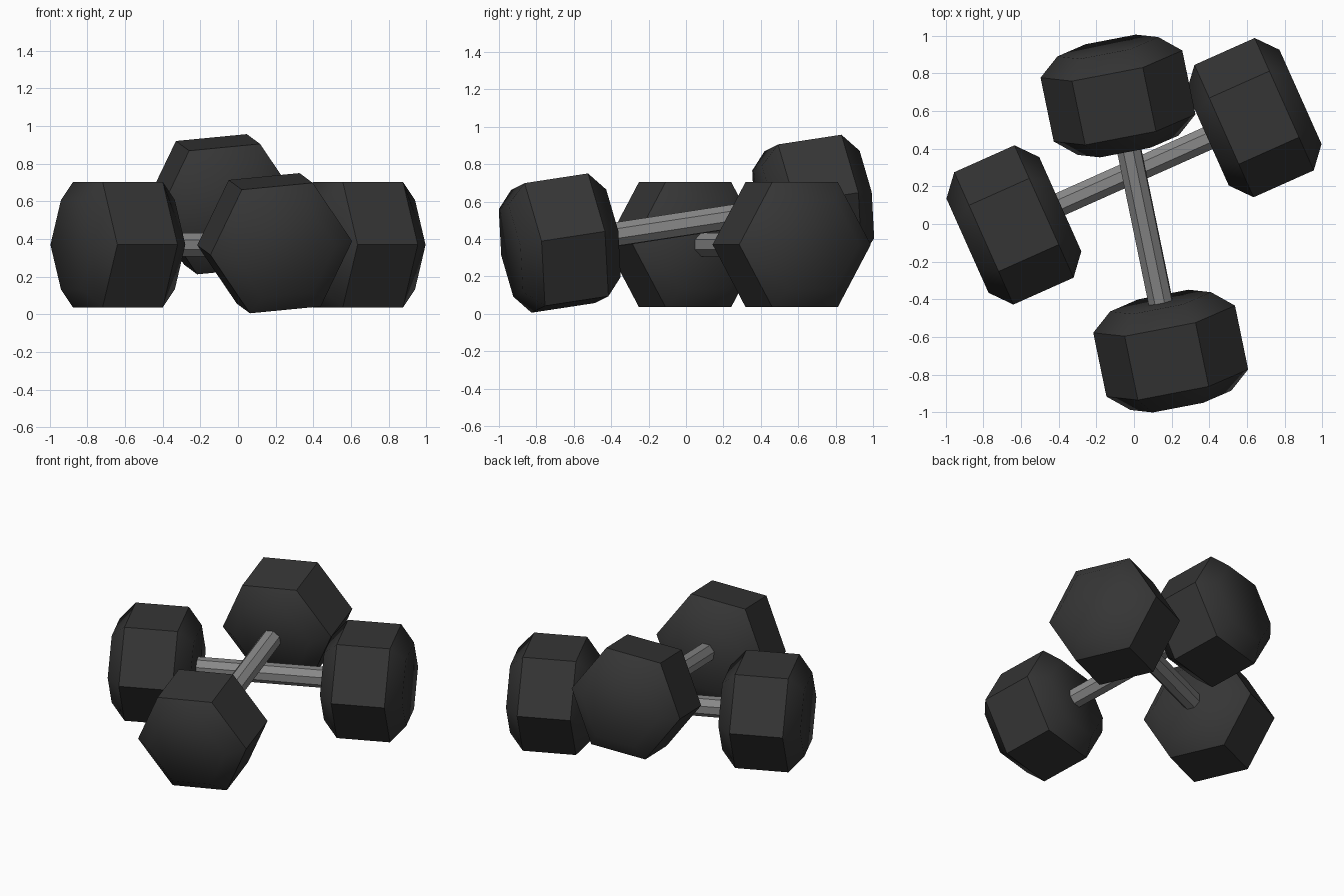
import bpy, bmesh, math
from mathutils import Vector, Matrix

if "Cube" in bpy.data.objects:
    bpy.data.objects.remove(bpy.data.objects["Cube"])


def material(name, value):
    m = bpy.data.materials.new(name)
    m.diffuse_color = (value, value, value, 1)
    m.use_nodes = True
    m.node_tree.nodes["Principled BSDF"].inputs["Base Color"].default_value = m.diffuse_color
    return m


RUBBER = material("black rubber", 0.036)
STEEL = material("grey steel", 0.25)


def prism(name, sides, rings, turn, mat, matrix, smooth_ends=False):
    """Loft regular polygons along local x; rings are (x, radius) pairs."""
    bm = bmesh.new()
    loops = []
    for x, r in rings:
        angles = [turn + 2 * math.pi * i / sides for i in range(sides)]
        loops.append([bm.verts.new((x, r * math.cos(a), r * math.sin(a))) for a in angles])
    for a, b in zip(loops, loops[1:]):
        for i in range(sides):
            j = (i + 1) % sides
            bm.faces.new((a[i], a[j], b[j], b[i]))
    bm.faces.new(loops[0])
    bm.faces.new(loops[-1])
    bmesh.ops.recalc_face_normals(bm, faces=bm.faces)
    if smooth_ends:
        # Bevel and end blend softly; the long side faces stay crisp
        bm.normal_update()
        for f in bm.faces:
            f.smooth = True
        for f in bm.faces:
            if abs(f.normal.x) < 0.01:
                for e in f.edges:
                    e.smooth = False
    mesh = bpy.data.meshes.new(name)
    bm.to_mesh(mesh)
    bm.free()
    mesh.materials.append(mat)
    ob = bpy.data.objects.new(name, mesh)
    bpy.context.collection.objects.link(ob)
    ob.matrix_world = matrix
    return ob


HEAD = [(-0.27, 0.274), (-0.175, 0.385), (0.175, 0.385), (0.27, 0.274)]


def dumbbell(label, start, end, roll):
    start, end = Vector(start), Vector(end)
    axis = (end - start).normalized()
    side = Vector((0, 0, 1)).cross(axis).normalized()
    up = axis.cross(side)
    basis = Matrix((axis, side, up)).transposed().to_4x4()
    basis = basis @ Matrix.Rotation(roll, 4, 'X')
    half = (end - start).length / 2
    # Octagonal grip running into both heads
    prism(label + "_handle", 8, [(-half, 0.068), (half, 0.068)], math.pi / 8, STEEL,
          Matrix.Translation((start + end) / 2) @ basis)
    # Hexagonal weights with bevelled ends
    for part, pos in (("_head_near", start), ("_head_far", end)):
        prism(label + part, 6, HEAD, 0, RUBBER, Matrix.Translation(pos) @ basis, True)


# One lies flat, the other leans across its handle
dumbbell("flat_dumbbell", (-0.638, -0.005, 0.37), (0.638, 0.565, 0.37), 0)
dumbbell("leaning_dumbbell", (0.195, -0.675, 0.378), (-0.085, 0.68, 0.585), math.radians(-5.5))
